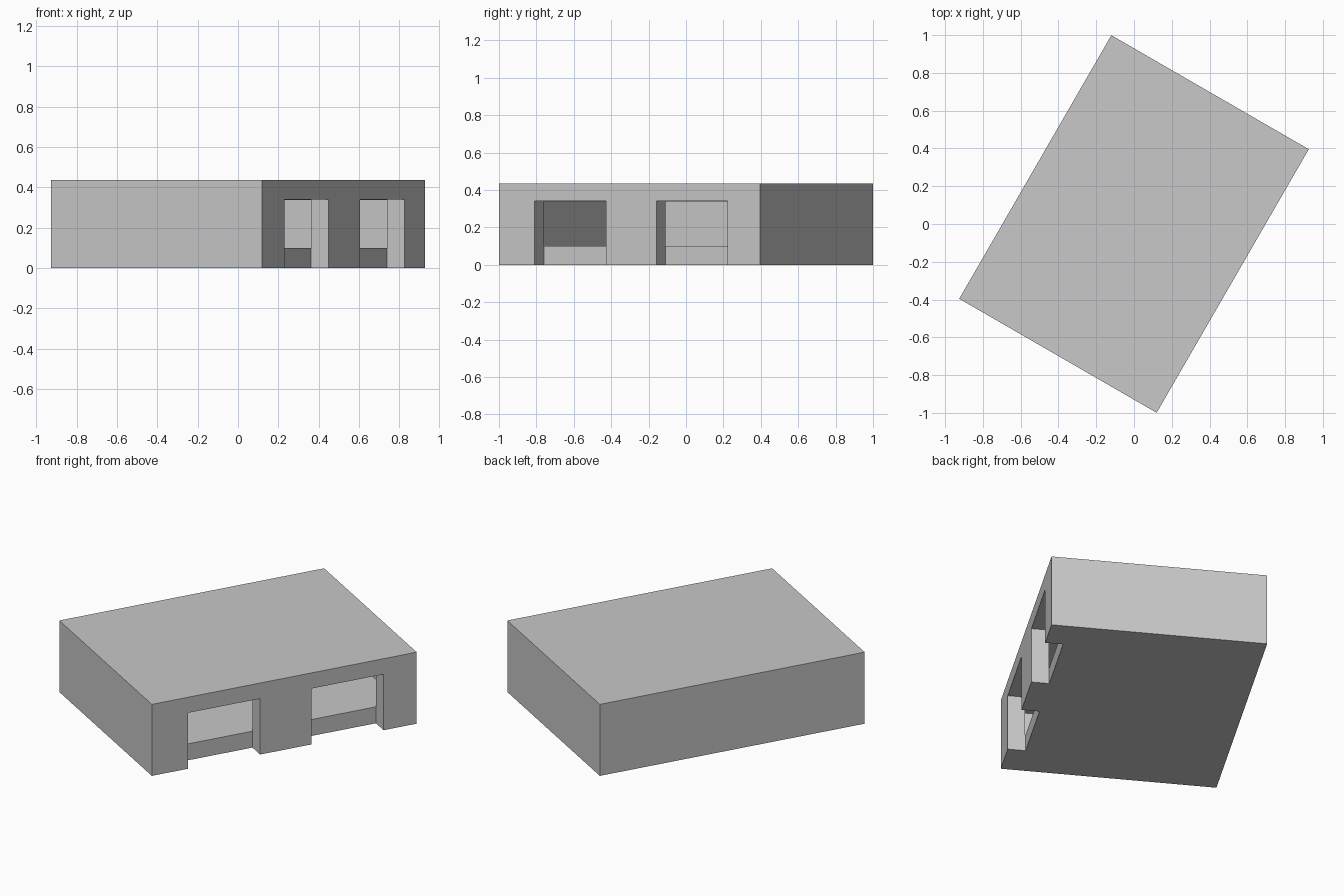
import bpy
import math

default = bpy.data.objects.get("Cube")
if default:
    bpy.data.objects.remove(default, do_unlink=True)

grey = bpy.data.materials.new("plain_grey")
grey.use_nodes = True
colour = (0.58, 0.58, 0.58, 1)
grey.diffuse_color = colour
grey.node_tree.nodes["Principled BSDF"].inputs["Base Color"].default_value = colour

WIDTH, LENGTH, HEIGHT = 1.207, 1.611, 0.435
WALL, DOOR_WALL = 0.05, 0.1
FLOOR, DOOR_TOP = 0.1, 0.34


def box(name, low, high):
    """Axis-aligned box between two corners."""
    bpy.ops.mesh.primitive_cube_add(size=1)
    obj = bpy.context.object
    obj.name = name
    for v in obj.data.vertices:
        v.co = [a + (b - a) * (c + 0.5) for a, b, c in zip(low, high, v.co)]
    obj.data.materials.append(grey)
    return obj


def carve(target, cutter):
    """Subtract the cutter from the target and discard it."""
    cutter.hide_render = True
    mod = target.modifiers.new("carve", "BOOLEAN")
    mod.operation = "DIFFERENCE"
    mod.solver = "EXACT"
    mod.object = cutter
    bpy.ops.object.select_all(action="DESELECT")
    target.select_set(True)
    bpy.context.view_layer.objects.active = target
    bpy.ops.object.modifier_apply(modifier=mod.name)
    bpy.data.objects.remove(cutter, do_unlink=True)


hx, hy = WIDTH / 2, LENGTH / 2

# Solid block of the building
building = box("building_shell", (-hx, -hy, 0), (hx, hy, HEIGHT))

# Hollow room above the raised floor
carve(building, box("room_cutter", (-hx + WALL, -hy + WALL, FLOOR),
                    (hx - DOOR_WALL + 0.002, hy - WALL, DOOR_TOP - 0.002)))

# Two loading doorways, recessed down to the ground in front of the floor slab
for start in (-0.586, 0.165):
    carve(building, box("doorway_cutter", (hx - DOOR_WALL, start, -0.1),
                        (hx + 0.1, start + 0.439, DOOR_TOP)))

# The building stands turned on its plot
building.rotation_euler.z = math.radians(-30)
